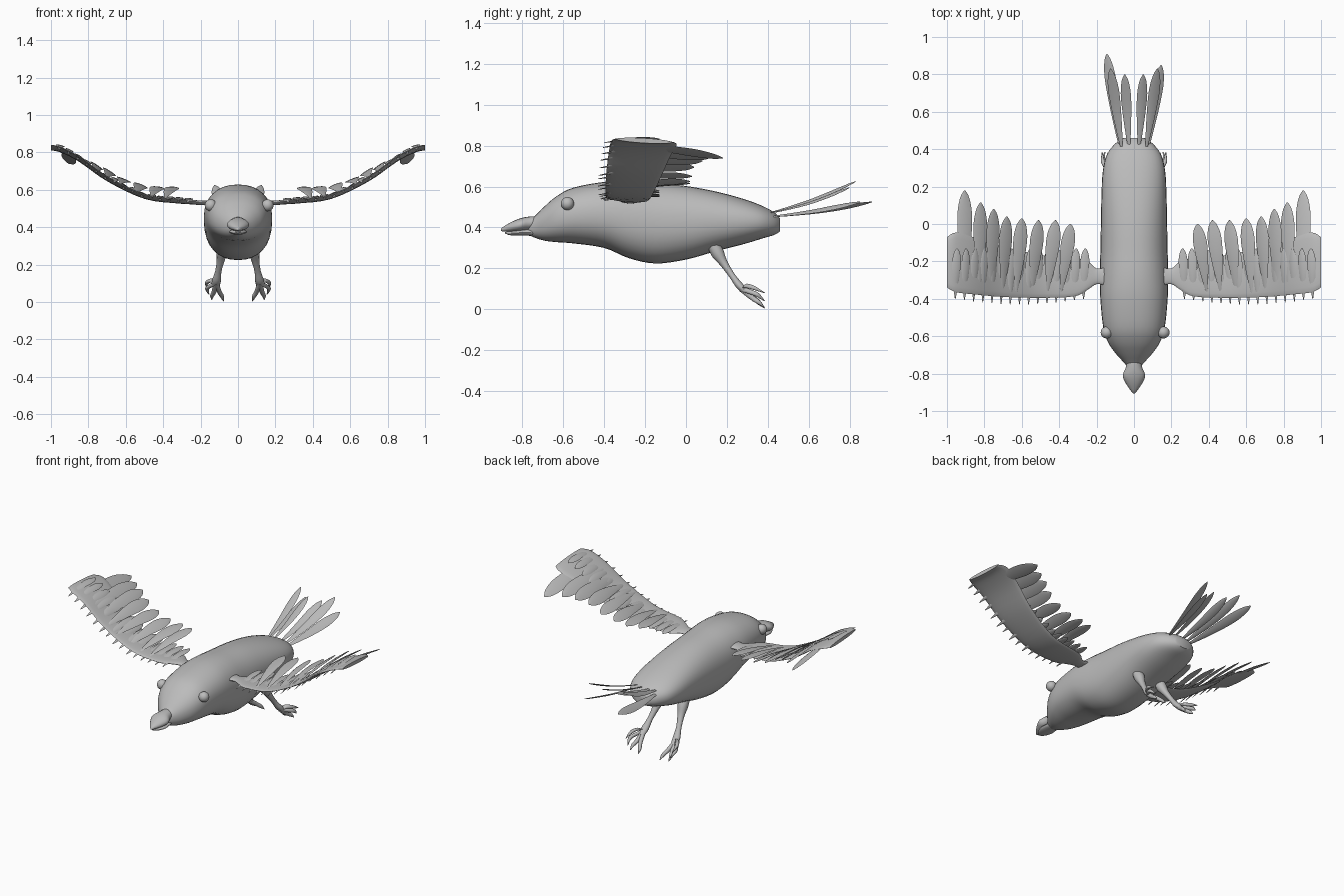
import bpy, bmesh, math
from mathutils import Vector

cube = bpy.data.objects.get("Cube")
if cube:
    bpy.data.objects.remove(cube, do_unlink=True)

grey = bpy.data.materials.new("plain grey")
grey.use_nodes = True
colour = (0.5, 0.5, 0.5, 1)
grey.diffuse_color = colour
grey.node_tree.nodes["Principled BSDF"].inputs["Base Color"].default_value = colour


def smooth_rows(rows, steps):
    """Resample rows of numbers with a Catmull-Rom spline."""
    out = []
    last = len(rows) - 1
    for i in range(last):
        p, q, r, s = (rows[min(max(i + k, 0), last)] for k in (-1, 0, 1, 2))
        for j in range(steps):
            t = j / steps
            out.append([b + t * (c - a + t * (2 * a - 5 * b + 4 * c - d + t * (3 * b - a - 3 * c + d))) / 2
                        for a, b, c, d in zip(p, q, r, s)])
    return out + [list(rows[-1])]


def loft(name, rows, side, along, sides=16, steps=4, power=1.0):
    """Skin oval rings; each row is x, y, z, half width, half height."""
    side = Vector(side).normalized()
    up = Vector(along).cross(side).normalized()
    bm = bmesh.new()
    rings = []
    for x, y, z, w, h in smooth_rows(rows, steps):
        ring = []
        for i in range(sides):
            angle = math.tau * i / sides
            c, s = math.cos(angle), math.sin(angle)
            c = math.copysign(abs(c) ** power, c)
            s = math.copysign(abs(s) ** power, s)
            ring.append(bm.verts.new(Vector((x, y, z)) + side * w * c + up * h * s))
        rings.append(ring)
    for a, b in zip(rings, rings[1:]):
        for i in range(sides):
            j = (i + 1) % sides
            bm.faces.new((a[i], a[j], b[j], b[i]))
    bm.faces.new(rings[0])
    bm.faces.new(rings[-1])
    bmesh.ops.recalc_face_normals(bm, faces=bm.faces)
    mesh = bpy.data.meshes.new(name)
    bm.to_mesh(mesh)
    bm.free()
    obj = bpy.data.objects.new(name, mesh)
    bpy.context.collection.objects.link(obj)
    finish(obj)
    return obj


def finish(obj):
    obj.data.materials.append(grey)
    bpy.ops.object.select_all(action="DESELECT")
    obj.select_set(True)
    bpy.context.view_layer.objects.active = obj
    bpy.ops.object.shade_smooth_by_angle(angle=math.radians(50))


def feather(name, base, tip, width, side, bow=0.0):
    """Thin leaf blade, narrow at the quill and rounded at the tip."""
    base, tip = Vector(base), Vector(tip)
    rows = []
    for t, w in ((0, .08), (.2, .45), (.5, .85), (.75, 1), (.92, .65), (1, .08)):
        p = base.lerp(tip, t)
        p.z += bow * math.sin(math.pi * t)
        rows.append((*p, width * w, .004 * (.3 + .7 * w)))
    loft(name, rows, side, tip - base, sides=8, steps=3)


# Body and head: y, half width, bottom, top
body = [(-.77, .03, .365, .43), (-.74, .055, .35, .455), (-.69, .1, .335, .505),
        (-.63, .14, .328, .555), (-.55, .165, .322, .595), (-.4, .18, .3, .623),
        (-.28, .183, .25, .628), (-.15, .18, .224, .618), (0, .177, .243, .603),
        (.15, .174, .285, .575), (.28, .167, .318, .54), (.37, .145, .345, .507),
        (.43, .1, .363, .475), (.46, .055, .38, .445)]
loft("body", [(0, y, (lo + hi) / 2, w, (hi - lo) / 2) for y, w, lo, hi in body],
     (1, 0, 0), (0, 1, 0), sides=32, power=.9)

# Beak, two halves with a groove between them
loft("upper_beak", [(0, -.72, .425, .035, .03), (0, -.77, .42, .045, .033),
                    (0, -.81, .413, .06, .032), (0, -.85, .404, .045, .025),
                    (0, -.89, .393, .018, .013), (0, -.905, .388, .005, .005)],
     (1, 0, 0), (0, 1, 0))
loft("lower_beak", [(0, -.72, .375, .035, .018), (0, -.78, .376, .045, .016),
                    (0, -.82, .374, .046, .014), (0, -.86, .372, .028, .01),
                    (0, -.885, .374, .006, .004)],
     (1, 0, 0), (0, 1, 0))

# Wing outline: x, y, z, half chord
wing = [(.15, -.28, .53, .05), (.2, -.28, .53, .042), (.25, -.275, .535, .078),
        (.32, -.285, .54, .102), (.5, -.28, .565, .115), (.7, -.255, .66, .135),
        (.85, -.225, .765, .152), (.95, -.205, .815, .16), (1, -.205, .825, .135)]
wing_line = smooth_rows(wing, 6)


def wing_height(x):
    return min(wing_line, key=lambda row: abs(row[0] - x))[2]


tail = [(.125, .83, .625, .03), (.05, .8, .595, .028)]
flight_tips = [(.34, 0, .615), (.42, .02, .615), (.51, .02, .625), (.6, .03, .65),
               (.68, .04, .695), (.75, .08, .725), (.82, .115, .74), (.905, .18, .74)]

for s, label in ((1, "left"), (-1, "right")):
    # Wing panel
    loft(label + "_wing", [(s * x, y, z, a, .012) for x, y, z, a in wing],
         (0, 1, -.06), (1, 0, 0), sides=20)

    # Long flight feathers along the trailing edge
    for i, (x, y, z) in enumerate(flight_tips):
        root = x + .05 * (1 - i / 7)
        slope = (wing_height(x + .04) - wing_height(x - .04)) / .08
        feather(f"{label}_flight_feather_{i + 1}", (s * root, -.37, wing_height(root) + .008),
                (s * x, y, z), .037 + .001 * i, (s, 0, slope), .012)

    # Narrow covert feathers whose quills poke past the leading edge
    for i in range(15):
        x = .27 + .049 * i
        reach = -.4 - .03 * math.sin(math.pi * i / 14)
        slope = (wing_height(x + .04) - wing_height(x - .04)) / .08
        feather(f"{label}_covert_feather_{i + 1}", (s * x, reach, wing_height(x) - .005),
                (s * (x - .01), -.13, wing_height(x) + .014), .024, (s, 0, slope), .01)

    # Tail feathers
    for i, (x, y, z, w) in enumerate(tail):
        feather(f"{label}_tail_feather_{i + 1}", (s * x * .5, .38, .465), (s * x, y, z),
                w, (s, 0, -.25), -.015)
    feather(label + "_lower_tail_feather", (s * .07, .38, .45),
            (s * .145, .88 - s * .03, .525), .032, (s, 0, -.35), -.01)

    # Eye
    bpy.ops.mesh.primitive_uv_sphere_add(segments=20, ring_count=12, radius=.032,
                                         location=(s * .152 + .006, -.58, .517))
    eye = bpy.context.object
    eye.name = label + "_eye"
    finish(eye)

    # Leg, from the thigh to the foot
    loft(label + "_leg", [(s * .085, .13, .32, .03, .03), (s * .085, .155, .275, .032, .032),
                          (s * .092, .185, .225, .022, .02), (s * .105, .225, .165, .017, .015),
                          (s * .115, .262, .115, .024, .018), (s * .12, .295, .085, .022, .014)],
         (1, 0, 0), (0, .6, -.8), sides=12)

    # Toes with pointed, curling claws
    toes = [((.1, .33, .055), (.085, .36, .03), (.078, .385, .005)),
            ((.128, .325, .055), (.138, .355, .035), (.14, .38, .012)),
            ((.15, .315, .085), (.165, .35, .07), (.155, .385, .04)),
            ((.14, .29, .115), (.165, .33, .105), (.17, .385, .08))]
    for i, path in enumerate(toes):
        points = [(.118, .27, .1), *path]
        radii = (.015, .013, .011, .002)
        loft(f"{label}_toe_{i + 1}", [(s * x, y, z, r, r) for (x, y, z), r in zip(points, radii)],
             (1, 0, 0), (0, .8, -.6), sides=10)
